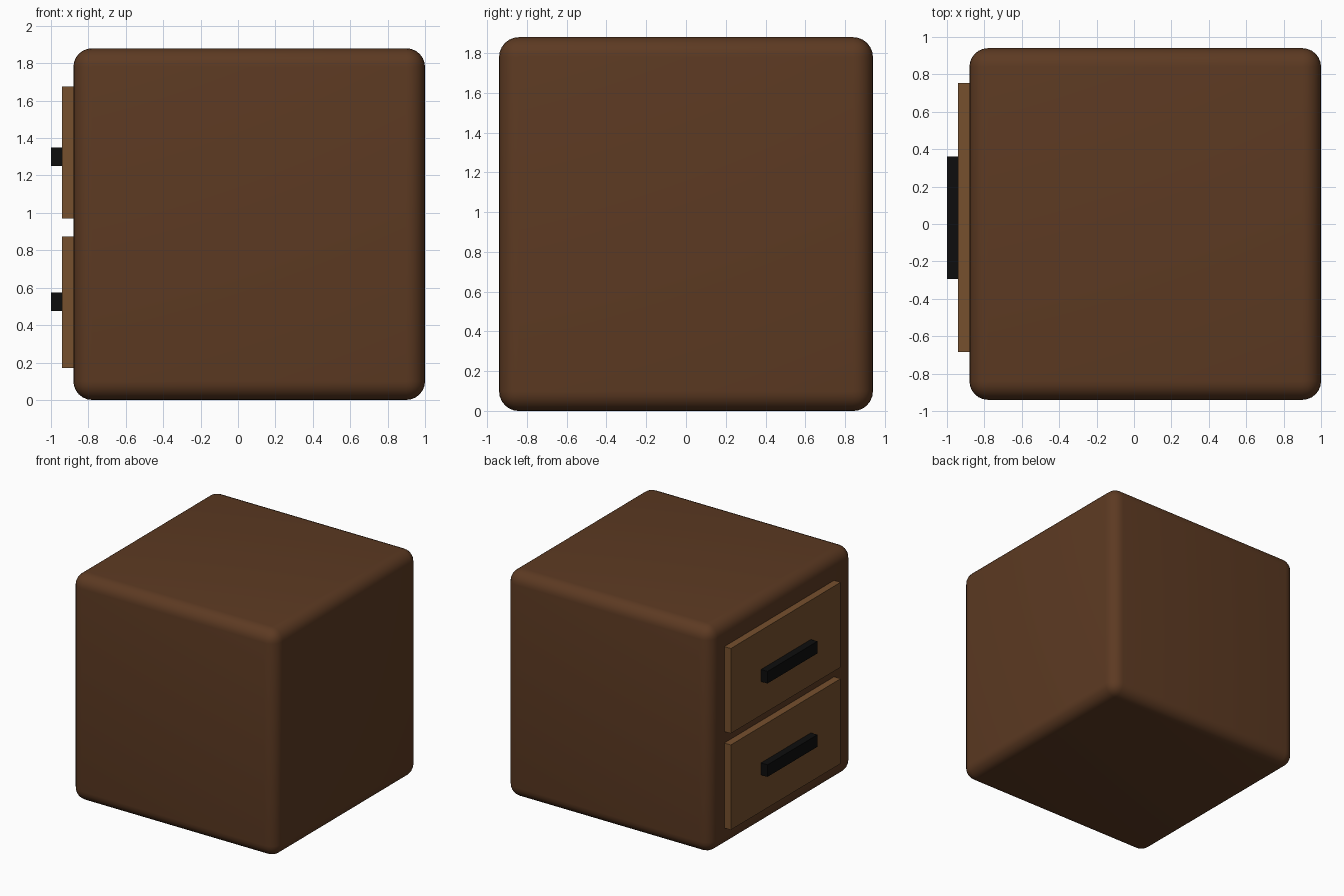
import bpy

if "Cube" in bpy.data.objects:
    bpy.data.objects.remove(bpy.data.objects["Cube"])


def material(name, rgb):
    mat = bpy.data.materials.new(name)
    mat.diffuse_color = (*rgb, 1)
    mat.use_nodes = True
    mat.node_tree.nodes["Principled BSDF"].inputs["Base Color"].default_value = mat.diffuse_color
    return mat


def box(name, lo, hi, mat):
    bpy.ops.mesh.primitive_cube_add(size=1, location=[(a + b) / 2 for a, b in zip(lo, hi)])
    ob = bpy.context.object
    ob.name = name
    ob.scale = [b - a for a, b in zip(lo, hi)]
    bpy.ops.object.transform_apply(location=False, rotation=False, scale=True)
    ob.data.materials.append(mat)
    return ob


dark_wood = material("dark_wood", (0.108, 0.042, 0.016))
light_wood = material("light_wood", (0.18, 0.08, 0.027))
black = material("black", (0.004, 0.004, 0.004))

# Rounded cabinet body
body = box("cabinet_body", (-0.88, -0.94, 0), (1, 0.94, 1.88), dark_wood)
bevel = body.modifiers.new("rounded_edges", 'BEVEL')
bevel.width = 0.1
bevel.segments = 6
bpy.ops.object.modifier_apply(modifier=bevel.name)
bpy.ops.object.shade_smooth_by_angle()

# Two drawer fronts on the -x side, each with a bar handle
for level, z0, z1, h0, h1 in (("lower", 0.17, 0.875, 0.475, 0.575),
                              ("upper", 0.97, 1.675, 1.25, 1.35)):
    box(level + "_drawer_front", (-0.94, -0.685, z0), (-0.87, 0.755, z1), light_wood)
    box(level + "_drawer_handle", (-1, -0.295, h0), (-0.93, 0.36, h1), black)
